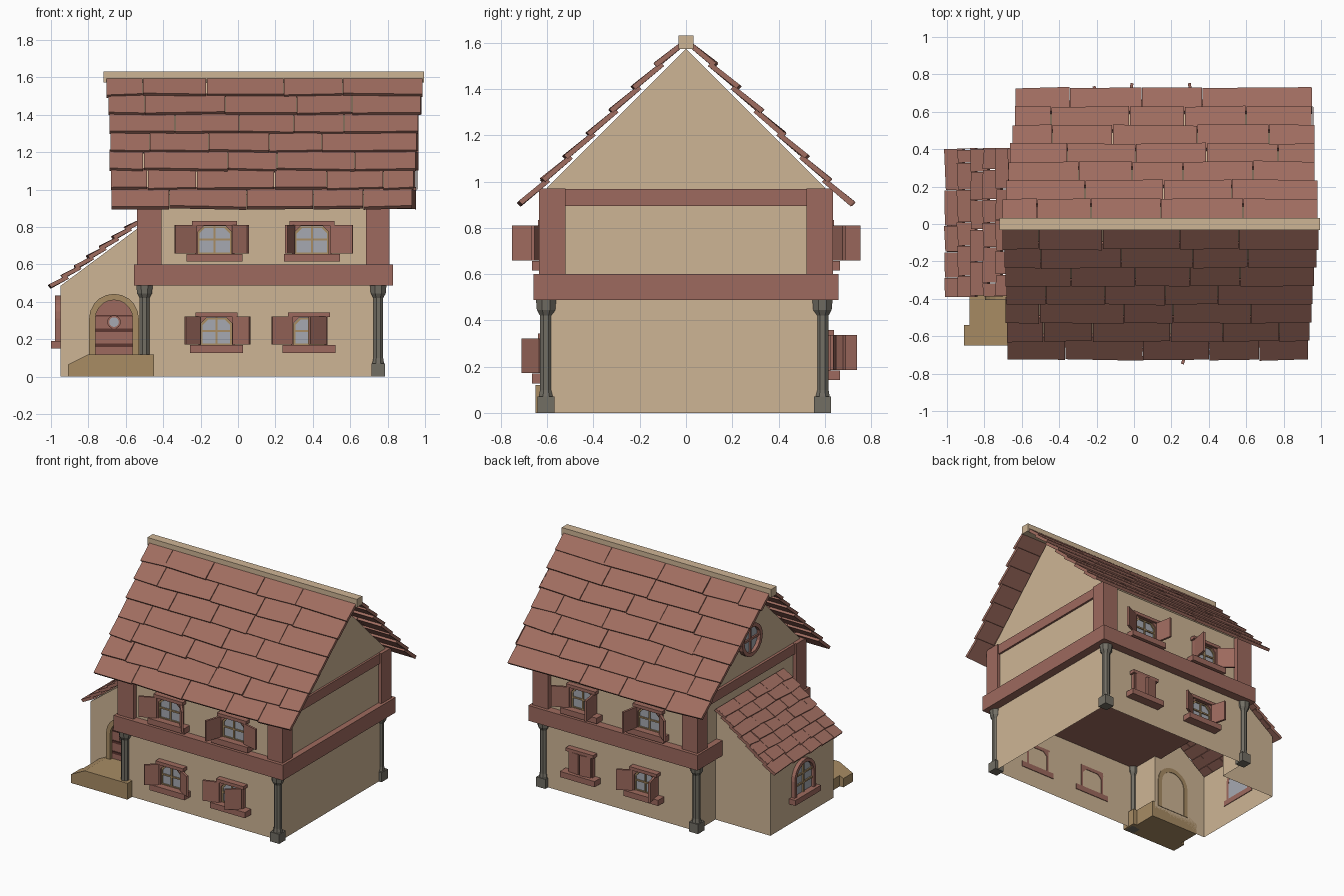
import bpy, bmesh, math, random
from mathutils import Vector, Matrix

if "Cube" in bpy.data.objects:
    bpy.data.objects.remove(bpy.data.objects["Cube"])

random.seed(4)

def material(name, r, g, b):
    m = bpy.data.materials.new(name)
    lin = [((c / 255 + 0.055) / 1.055) ** 2.4 for c in (r, g, b)]
    m.diffuse_color = (*lin, 1)
    m.use_nodes = True
    m.node_tree.nodes["Principled BSDF"].inputs["Base Color"].default_value = m.diffuse_color
    return m

PLASTER = material("cream plaster", 206, 181, 149)
WOOD = material("red brown wood", 158, 106, 94)
TILE = material("roof tile", 160, 109, 96)
SAND = material("sandstone", 168, 140, 100)
STONE = material("grey stone", 114, 110, 100)
GLASS = material("pale glass", 166, 169, 177)
IRON = material("dark door band", 92, 54, 48)

class Part:
    """Collects simple solids in one mesh, then makes an object of them."""
    def __init__(self, name, mat, M=Matrix()):
        self.name, self.mat, self.M, self.bm = name, mat, M, bmesh.new()

    def hull(self, loops, closed=True, ring=False, M=None):
        # skin through loops of equal length
        M = self.M if M is None else self.M @ M
        vs = [[self.bm.verts.new(M @ Vector(p)) for p in lp] for lp in loops]
        n, k = len(vs[0]), len(vs)
        for a in range(k if ring else k - 1):
            A, B = vs[a], vs[(a + 1) % k]
            for i in range(n):
                self.bm.faces.new((A[i], A[(i + 1) % n], B[(i + 1) % n], B[i]))
        if closed and not ring:
            self.bm.faces.new(vs[0])
            self.bm.faces.new(vs[-1])
        return self

    def prism(self, pts, y0, y1, M=None):
        return self.hull([[(x, y, z) for x, z in pts] for y in (y0, y1)], M=M)

    def box(self, x0, x1, y0, y1, z0, z1, M=None):
        return self.prism([(x0, z0), (x1, z0), (x1, z1), (x0, z1)], y0, y1, M)

    def frame(self, outer, inner, y0, y1):
        lp = lambda pts, y: [(x, y, z) for x, z in pts]
        return self.hull([lp(outer, y0), lp(outer, y1), lp(inner, y1), lp(inner, y0)], ring=True)

    def done(self, recalc=True):
        if recalc:
            bmesh.ops.recalc_face_normals(self.bm, faces=self.bm.faces[:])
        me = bpy.data.meshes.new(self.name)
        self.bm.to_mesh(me)
        self.bm.free()
        me.materials.append(self.mat)
        ob = bpy.data.objects.new(self.name, me)
        bpy.context.collection.objects.link(ob)
        return ob

def arch(hw, z0, zs, n=10, x=0):
    return [(x - hw, z0), (x + hw, z0)] + [
        (x + hw * math.cos(math.pi * i / n), zs + hw * math.sin(math.pi * i / n)) for i in range(n + 1)][0:n]  + [(x - hw, zs)]

def circle(r, z, n=16):
    return [(r * math.cos(math.tau * i / n), z + r * math.sin(math.tau * i / n)) for i in range(n)]

# Lower walls: hollow shell, open below and towards the annex
p = Part("lower_walls", PLASTER)
path = [(-.5, -.37), (-.5, -.595), (.765, -.595), (.765, .595), (-.5, .595), (-.5, .37)]
for (x0, y0), (x1, y1) in zip(path, path[1:]):
    p.bm.faces.new([p.bm.verts.new(v) for v in ((x0, y0, 0), (x1, y1, 0), (x1, y1, .5), (x0, y0, .5))])
p.done(False)

# Annex walls: front, left, back
p = Part("annex_walls", PLASTER)
side = [(-.95, 0), (-.5, 0), (-.5, .82), (-.95, .485)]
p.bm.faces.new([p.bm.verts.new((x, -.37, z)) for x, z in side])
p.bm.faces.new([p.bm.verts.new((x, .37, z)) for x, z in reversed(side)])
p.bm.faces.new([p.bm.verts.new(v) for v in ((-.95, .37, 0), (-.95, -.37, 0), (-.95, -.37, .485), (-.95, .37, .485))])
p.done(False)

# Upper storey with gables
gable = [(-.6, .55), (.6, .55), (.6, .975), (0, 1.575), (-.6, .975)]
Part("upper_walls", PLASTER).hull([[(x, y, z) for y, z in gable] for x in (-.51, .785)]).done()

# Timber: floor band, corner posts, gable beams
Part("floor_band", WOOD).box(-.556, .829, -.66, .66, .487, .6).done()
p = Part("corner_posts", WOOD)
for s in (-1, 1):
    ys = sorted((s * .52, s * .635))
    p.box(-.54, -.41, *ys, .6, .97)
    p.box(.685, .81, *ys, .6, .97)
p.done()
Part("gable_beams", WOOD).box(-.53, -.5, -.6, .6, .895, .968).box(.77, .8, -.6, .6, .895, .968).done()

# Stone pillars: square foot, tapered shaft, flared capital
def octagon(r, z, x, y):
    return [(x + r * math.cos(math.pi * (i + .5) / 4), y + r * math.sin(math.pi * (i + .5) / 4), z) for i in range(8)]
p = Part("pillars", STONE)
for x in (-.5, .75):
    for y in (-.605, .59):
        p.box(x - .037, x + .037, y - .037, y + .037, 0, .07)
        p.hull([octagon(r, z, x, y) for r, z in ((.034, .07), (.028, .1), (.028, .42), (.043, .445), (.047, .487))])
p.done()

# Roof tiles in staggered rows
def roof(name, origin, u, v, lo, hi, rows, length, tmin, tmax):
    p = Part(name, TILE)
    o, u, v = Vector(origin), Vector(u), Vector(v).normalized()
    n = u.cross(v)
    n = n if n.z > 0 else -n
    step = length / rows
    for i in range(rows):
        t = i / (rows - 1)
        a, end = lo[0] + (lo[1] - lo[0]) * t, hi[0] + (hi[1] - hi[0]) * t
        a += random.uniform(-.006, .006)
        first = True
        while a < end - .001:
            b = a + random.uniform(tmin, tmax) * (random.uniform(.5, 1) if first else 1)
            if end - b < tmin * .6:
                b = end + random.uniform(-.006, .006)
            first = False
            lift, skew = random.uniform(-.003, .004), random.uniform(-.006, .006)
            v0, v1 = max(0, i * step - .02), (i + 1) * step
            loops = []
            for w in (0, .022):
                loops.append([o + u * uu + v * vv + n * (w + ww) for uu, vv, ww in (
                    (a, v0, 0), (b - .004, v0, 0), (b - .004, v1 + skew, .016 + lift), (a, v1 - skew, .016 + lift))])
            p.hull(loops)
            a = b
    p.done()

roof("front_roof_tiles", (0, -.01, 1.585), (1, 0, 0), (0, -.69, -.70), (-.70, -.675), (.985, .93), 7, .983, .26, .46)
roof("back_roof_tiles", (0, .01, 1.585), (1, 0, 0), (0, .69, -.70), (-.70, -.63), (.985, .955), 7, .983, .26, .46)
roof("annex_roof_tiles", (-.515, 0, .822), (0, 1, 0), (-.47, 0, -.36), (-.385, -.385), (.405, .405), 7, .595, .11, .2)
Part("ridge_beam", PLASTER).box(-.72, .995, -.032, .032, 1.572, 1.632).done()

# Shuttered windows; local front is -y, wall plane at y = -0.6
FRONT, BACK = Matrix(), Matrix.Rotation(math.pi, 4, 'Z')
def window(tag, side, x, z, w, h, sw, left, right):
    M = side @ Matrix.Translation((x, -.595, z))
    hw, c = w / 2, .03
    cut = lambda a, b0, b1: [(-a, b0), (a, b0), (a, b1 - c), (a - c, b1), (c - a, b1), (-a, b1 - c)]
    o = hw + .015
    outer = [(-o, 0), (o, 0), (o, h), (o, h + .026), (-o, h + .026), (-o, h)]
    Part(tag + "_frame", WOOD, M).frame(outer, cut(hw, .002, h), -.03, .004).box(
        -hw - .03, hw + .03, -.045, 0, h + .004, h + .028).done()
    Part(tag + "_glass", GLASS, M).prism(cut(hw, 0, h), -.012, -.004).done()
    p = Part(tag + "_glazing_bars", SAND, M).frame(cut(hw, .001, h - .001), cut(hw - .009, .009, h - .009), -.02, -.006)
    p.box(-.006, .006, -.02, -.01, 0, h).box(-hw, hw, -.02, -.01, h * .48, h * .48 + .011).done()
    Part(tag + "_sill", WOOD, M).box(-hw - .06, hw + .06, -.07, .005, -.04, .002).done()
    p = Part(tag + "_shutters", WOOD, M)
    for s, ang in ((-1, left), (1, right)):
        R = Matrix.Translation((s * (hw + .008), -.035, 0)) @ Matrix.Rotation(math.radians(s * ang), 4, 'Z')
        p.box(*sorted((0, -s * sw)), -.008, .008, .004, h + .006, R)
    p.done()

window("front_upper_left_window", FRONT, -.125, .655, .18, .15, .125, 155, 130)
window("front_upper_right_window", FRONT, .395, .655, .18, .15, .125, 108, 165)
window("front_lower_left_window", FRONT, -.115, .168, .165, .148, .1, 140, 150)
window("front_lower_right_window", FRONT, .38, .168, .165, .148, .115, 160, 40)
window("back_upper_left_window", BACK, -.415, .655, .18, .15, .125, 155, 100)
window("back_upper_right_window", BACK, .13, .655, .18, .15, .125, 100, 140)
window("back_lower_left_window", BACK, -.425, .182, .165, .148, .086, 5, 8)
window("back_lower_right_window", BACK, .095, .182, .165, .148, .11, 150, 105)

# Arched window on the annex's left wall
LEFT = Matrix.Rotation(-math.pi / 2, 4, 'Z')
M = LEFT @ Matrix.Translation((0, -.95, 0))
Part("annex_window_frame", WOOD, M).frame(arch(.125, .18, .31), arch(.1, .19, .31), -.028, .004).done()
Part("annex_window_glass", GLASS, M).prism(arch(.1, .19, .31), -.006, .003).done()
Part("annex_window_bars", SAND, M).box(-.007, .007, -.016, -.005, .19, .408).box(
    -.1, .1, -.016, -.005, .255, .267).box(-.1, .1, -.016, -.005, .325, .337).done()
Part("annex_window_sill", WOOD, M).box(-.15, .15, -.05, .005, .15, .19).done()

# Round window in the left gable
M = LEFT @ Matrix.Translation((0, -.51, 0))
Part("round_window_frame", WOOD, M).frame(circle(.12, 1.2), circle(.092, 1.2), -.035, .004).done()
Part("round_window_glass", GLASS, M).prism(circle(.094, 1.2), -.01, -.003).done()
Part("round_window_bars", WOOD, M).box(-.008, .008, -.022, -.008, 1.107, 1.293).box(
    -.093, .093, -.022, -.008, 1.192, 1.208).done()

# Arched door with bands and a porthole
M = Matrix.Translation((-.663, -.37, 0))
Part("door_frame", SAND, M).frame(arch(.133, .1, .31), arch(.1, .1, .31), -.035, .004).done()
Part("door", WOOD, M).prism(arch(.1, .1, .31), -.012, -.003).done()
Part("door_bands", IRON, M).box(-.098, .098, -.019, -.01, .16, .178).box(
    -.098, .098, -.019, -.01, .24, .258).box(-.098, .098, -.016, -.01, .322, .329).done()
Part("porthole_rim", WOOD, M).frame(circle(.036, .292), circle(.026, .292), -.026, -.01).done()
Part("porthole_glass", GLASS, M).prism(circle(.027, .292), -.021, -.012).done()

# Door steps
p = Part("door_steps", SAND)
p.prism([(-.91, 0), (-.45, 0), (-.45, .12), (-.8, .12), (-.91, .065)], -.65, -.54)
p.prism([(-.88, 0), (-.48, 0), (-.48, .12), (-.8, .12), (-.88, .08)], -.54, -.37)
p.done()
